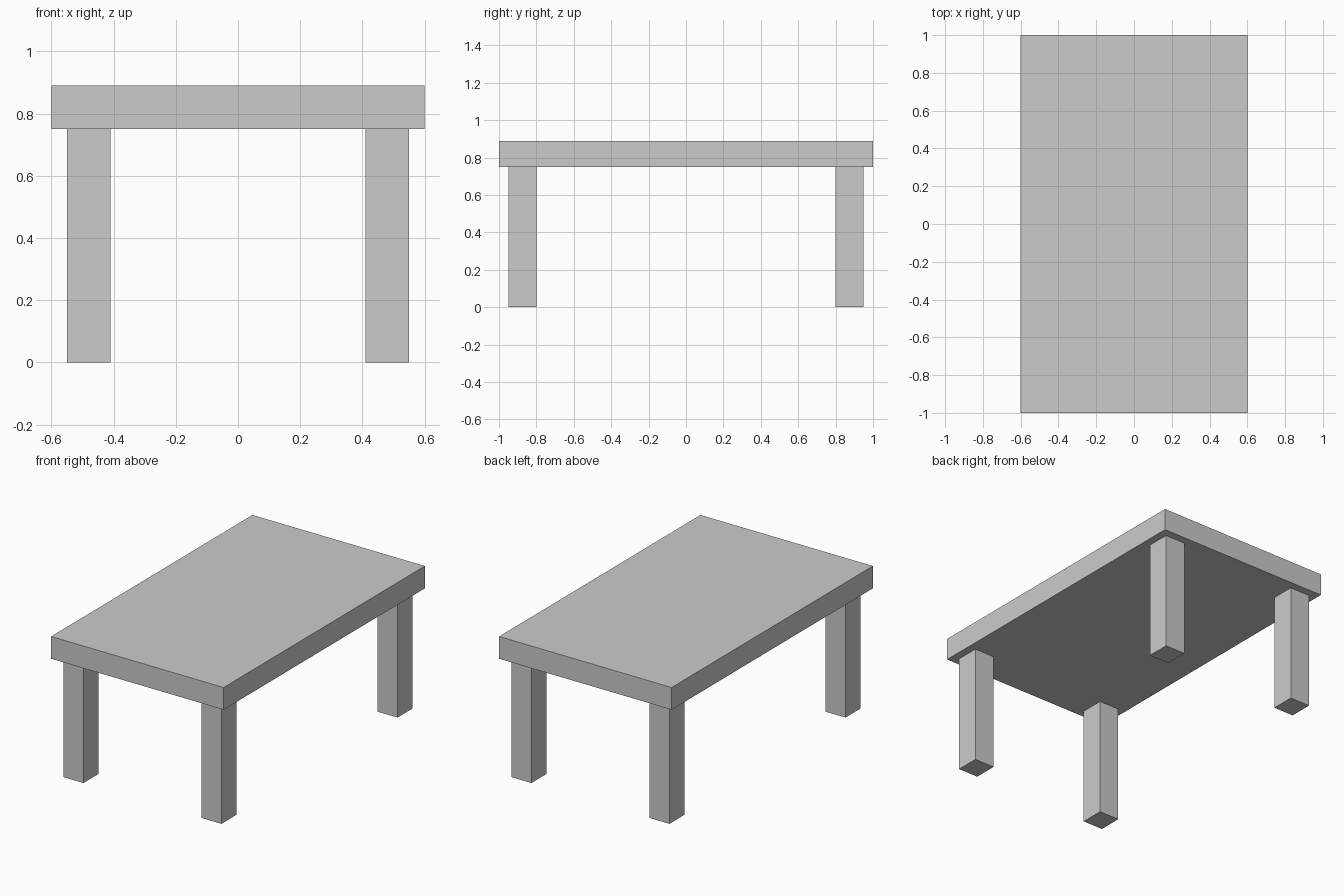
import bpy

if "Cube" in bpy.data.objects:
    bpy.data.objects.remove(bpy.data.objects["Cube"])

TOP_Z, UNDERSIDE = 0.89, 0.75


def box(name, lo, hi):
    """Axis-aligned box between two corners."""
    centre = [(a + b) / 2 for a, b in zip(lo, hi)]
    bpy.ops.mesh.primitive_cube_add(size=1, location=centre)
    obj = bpy.context.object
    obj.name = name
    obj.scale = [b - a for a, b in zip(lo, hi)]
    bpy.ops.object.transform_apply(location=True, rotation=False, scale=True)
    return obj


# Tabletop slab
box("tabletop", (-0.6, -1, UNDERSIDE), (0.6, 1, TOP_Z))

# Four legs, inset from the corners
for y_name, sy in (("front", -1), ("back", 1)):
    for x_name, sx in (("left", -1), ("right", 1)):
        xs = sorted((sx * 0.41, sx * 0.55))
        ys = sorted((sy * 0.80, sy * 0.95))
        box(f"{y_name}_{x_name}_leg", (xs[0], ys[0], 0), (xs[1], ys[1], UNDERSIDE))
